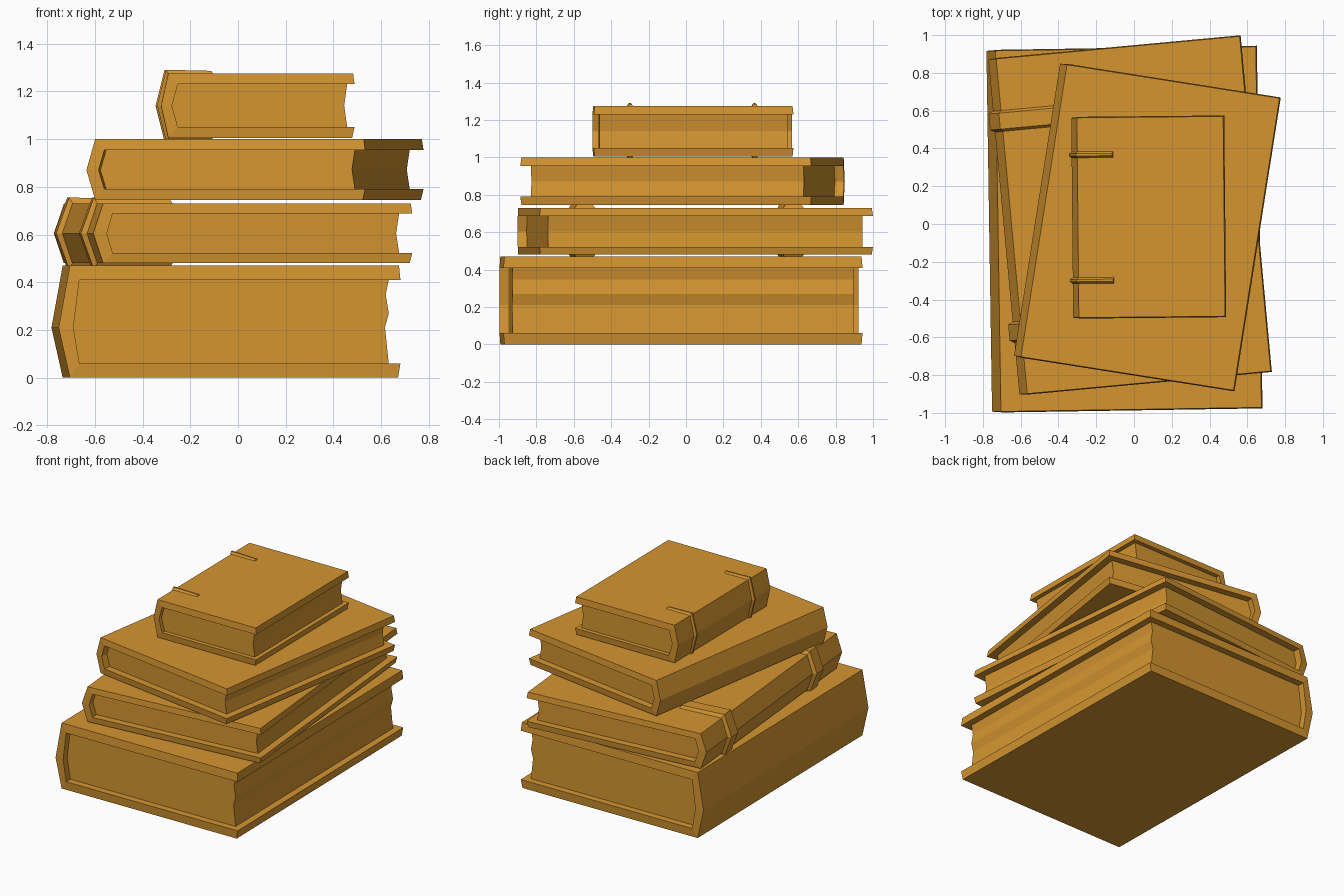
import bpy
import bmesh
from math import radians
from mathutils import Matrix

cube = bpy.data.objects.get("Cube")
if cube:
    bpy.data.objects.remove(cube, do_unlink=True)

ochre = bpy.data.materials.new("ochre")
ochre.use_nodes = True
ochre.diffuse_color = (0.66, 0.30, 0.03, 1)
ochre.node_tree.nodes["Principled BSDF"].inputs["Base Color"].default_value = (0.66, 0.30, 0.03, 1)


def extrude(name, ring, caps, place):
    """Solid along y from a closed ring of (x, z, half length), with given end caps."""
    bm = bmesh.new()
    near = [bm.verts.new((x, -h, z)) for x, z, h in ring]
    far = [bm.verts.new((x, h, z)) for x, z, h in ring]
    n = len(ring)
    for i in range(n):
        j = (i + 1) % n
        bm.faces.new((near[i], near[j], far[j], far[i]))
    for cap in caps:
        bm.faces.new([near[i] for i in cap])
        bm.faces.new([far[i] for i in cap])
    bmesh.ops.recalc_face_normals(bm, faces=bm.faces[:])
    mesh = bpy.data.meshes.new(name)
    bm.to_mesh(mesh)
    bm.free()
    mesh.materials.append(ochre)
    obj = bpy.data.objects.new(name, mesh)
    obj.matrix_world = place
    bpy.context.collection.objects.link(obj)


def ribbon(name, outer, inner, half_out, half_in, place):
    """Folded band between two matching paths, which may differ in width."""
    n = len(outer)
    ring = [(x, z, half_out) for x, z in outer]
    ring += [(x, z, half_in) for x, z in reversed(inner)]
    caps = [(i, i + 1, 2 * n - 2 - i, 2 * n - 1 - i) for i in range(n - 1)]
    extrude(name, ring, caps, place)


def book(name, centre, angle, width, length, bottom, top, peak_z, bulge,
         board, inset, dents, strap=None):
    place = Matrix.Translation((*centre, 0)) @ Matrix.Rotation(radians(angle), 4, "Z")
    w, h = width / 2, length / 2
    lo, hi = bottom + board, top - board
    # Wrap-around cover with a pointed spine
    outer = [(w - 0.006, top), (-w, top), (-w - bulge, peak_z), (-w, bottom), (w - 0.01, bottom)]
    inner = [(w, hi), (-w + 0.04, hi), (-w + 0.015, peak_z), (-w + 0.04, lo), (w, lo)]
    ribbon(name + "_cover", outer, inner, h - 0.005, h, place)

    # Page block with a dented fore edge
    fore, end = w - inset, h - inset
    pages = [(-w + 0.036, hi + 0.004), (-w + 0.011, peak_z), (-w + 0.036, lo - 0.004),
             (fore, lo - 0.004)]
    pages += [(fore - depth, lo + f * (hi - lo)) for f, depth in dents]
    pages += [(fore, hi + 0.004)]
    extrude(name + "_pages", [(x, z, end) for x, z in pages], [range(len(pages))], place)

    # Two raised bands round the spine
    if strap:
        offset, reach, rise, base, crest = strap
        stop = -w + reach
        e = 0.003
        under = [(stop, top - e), (-w + e, top - e), (-w - bulge + e, peak_z),
                 (-w + e, bottom + e), (stop, bottom + e)]
        over = [(stop - rise / 2, top + rise * 0.7), (-w - rise / 2, top + rise),
                (-w - bulge - rise, peak_z),
                (-w - rise / 2, bottom - rise), (stop - rise / 2, bottom - rise * 0.7)]
        for side, sign in (("back", 1), ("front", -1)):
            shifted = place @ Matrix.Translation((0, sign * offset, 0))
            ribbon(f"{name}_{side}_strap", over, under, crest / 2, base / 2, shifted)


ONE_DENT = [(0.5, 0.013)]
TWO_DENTS = [(0.43, 0.016), (0.6, 0.0), (0.82, 0.013)]

book("bottom_book", (-0.027, -0.027), 0.9, 1.385, 1.92, 0.0, 0.47, 0.21, 0.047,
     0.06, 0.048, TWO_DENTS)
book("second_book", (0.0, 0.048), 5.3, 1.30, 1.79, 0.48, 0.73, 0.605, 0.042,
     0.042, 0.05, ONE_DENT, (0.56, 0.32, 0.025, 0.115, 0.085))
book("third_book", (0.089, -0.019), -8.95, 1.145, 1.575, 0.745, 1.0, 0.87, 0.037,
     0.045, 0.05, ONE_DENT)
book("top_book", (0.093, 0.037), 0.55, 0.78, 1.068, 1.005, 1.275, 1.14, 0.03,
     0.045, 0.03, ONE_DENT, (0.333, 0.19, 0.015, 0.038, 0.012))
